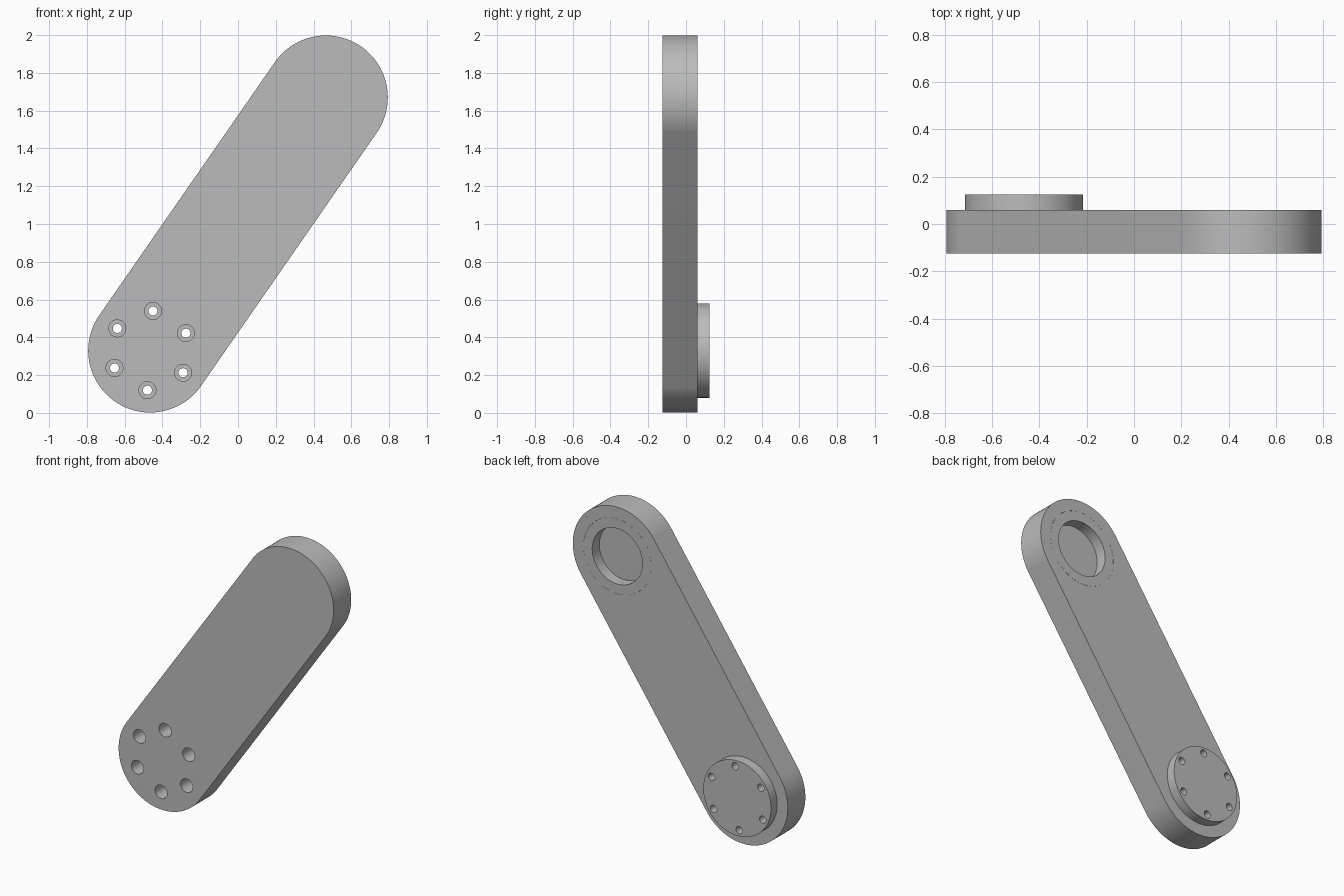
import bpy
import bmesh
from math import radians, sin, cos, pi, atan2
from mathutils import Matrix, Vector

cube = bpy.data.objects.get("Cube")
if cube:
    bpy.data.objects.remove(cube, do_unlink=True)

FRONT, FACE, BACK = -0.125, 0.06, 0.125      # depth planes along y
LOW, HIGH = Vector((-0.465, 0, 0.33)), Vector((0.465, 0, 1.67))
ARM_R, BOSS_R, BORE_R = 0.328, 0.25, 0.185
RECESS = 0.075

grey = bpy.data.materials.new("satin grey")
grey.use_nodes = True
grey.diffuse_color = (0.5, 0.5, 0.5, 1)
grey.node_tree.nodes["Principled BSDF"].inputs["Base Color"].default_value = (0.5, 0.5, 0.5, 1)


def prism(name, outline, y0, y1):
    """Extrude an xz outline from y0 to y1."""
    bm = bmesh.new()
    face = bm.faces.new([bm.verts.new((p.x, y0, p.z)) for p in outline])
    new = bmesh.ops.extrude_face_region(bm, geom=[face])["geom"]
    verts = [v for v in new if isinstance(v, bmesh.types.BMVert)]
    bmesh.ops.translate(bm, verts=verts, vec=(0, y1 - y0, 0))
    bmesh.ops.recalc_face_normals(bm, faces=bm.faces)
    mesh = bpy.data.meshes.new(name)
    bm.to_mesh(mesh)
    bm.free()
    mesh.materials.append(grey)
    obj = bpy.data.objects.new(name, mesh)
    bpy.context.collection.objects.link(obj)
    return obj


def arc(centre, r, start, sweep, count):
    return [centre + Vector((cos(start + sweep * i / count), 0, sin(start + sweep * i / count))) * r
            for i in range(count + 1)]


def cylinder(name, centre, r, y0, y1, sides=96):
    return prism(name, arc(centre, r, 0, 2 * pi, sides)[:-1], y0, y1)


def cut(target, cutter):
    mod = target.modifiers.new("cut", 'BOOLEAN')
    mod.operation, mod.solver, mod.object = 'DIFFERENCE', 'EXACT', cutter
    bpy.context.view_layer.objects.active = target
    bpy.ops.object.modifier_apply(modifier=mod.name)
    bpy.data.objects.remove(cutter, do_unlink=True)


# Arm with two round ends
axis = HIGH - LOW
tilt = atan2(axis.z, axis.x)
outline = arc(HIGH, ARM_R, tilt - pi / 2, pi, 64) + arc(LOW, ARM_R, tilt + pi / 2, pi, 64)
arm = prism("arm", outline, FRONT, FACE)

# Round mounting boss on the back of the lower end
boss = cylinder("mounting_boss", LOW, BOSS_R, FACE, BACK)

# Bearing ring seated flush in a pocket in the upper end
cut(arm, cylinder("pocket", HIGH, BOSS_R, FACE - RECESS, FACE + 0.1))
ring = cylinder("bearing_ring", HIGH, BOSS_R - 0.0005, FACE - RECESS, FACE)
cut(ring, cylinder("bore", HIGH, BORE_R, FACE - 1, FACE + 1))

# Six counterbored bolt holes through arm and boss
for i in range(6):
    a = radians(86 + 60 * i)
    p = LOW + Vector((cos(a), 0, sin(a))) * 0.21
    cut(arm, cylinder("counterbore", p, 0.045, FRONT - 0.1, FACE - 0.04, 32))
    for part in (arm, boss):
        cut(part, cylinder("bolt_hole", p, 0.024, FRONT - 0.2, BACK + 0.1, 32))

# Smooth round walls, crisp edges
bpy.ops.object.select_all(action='DESELECT')
for obj in (arm, boss, ring):
    obj.select_set(True)
bpy.context.view_layer.objects.active = arm
bpy.ops.object.shade_smooth_by_angle(angle=radians(30))
